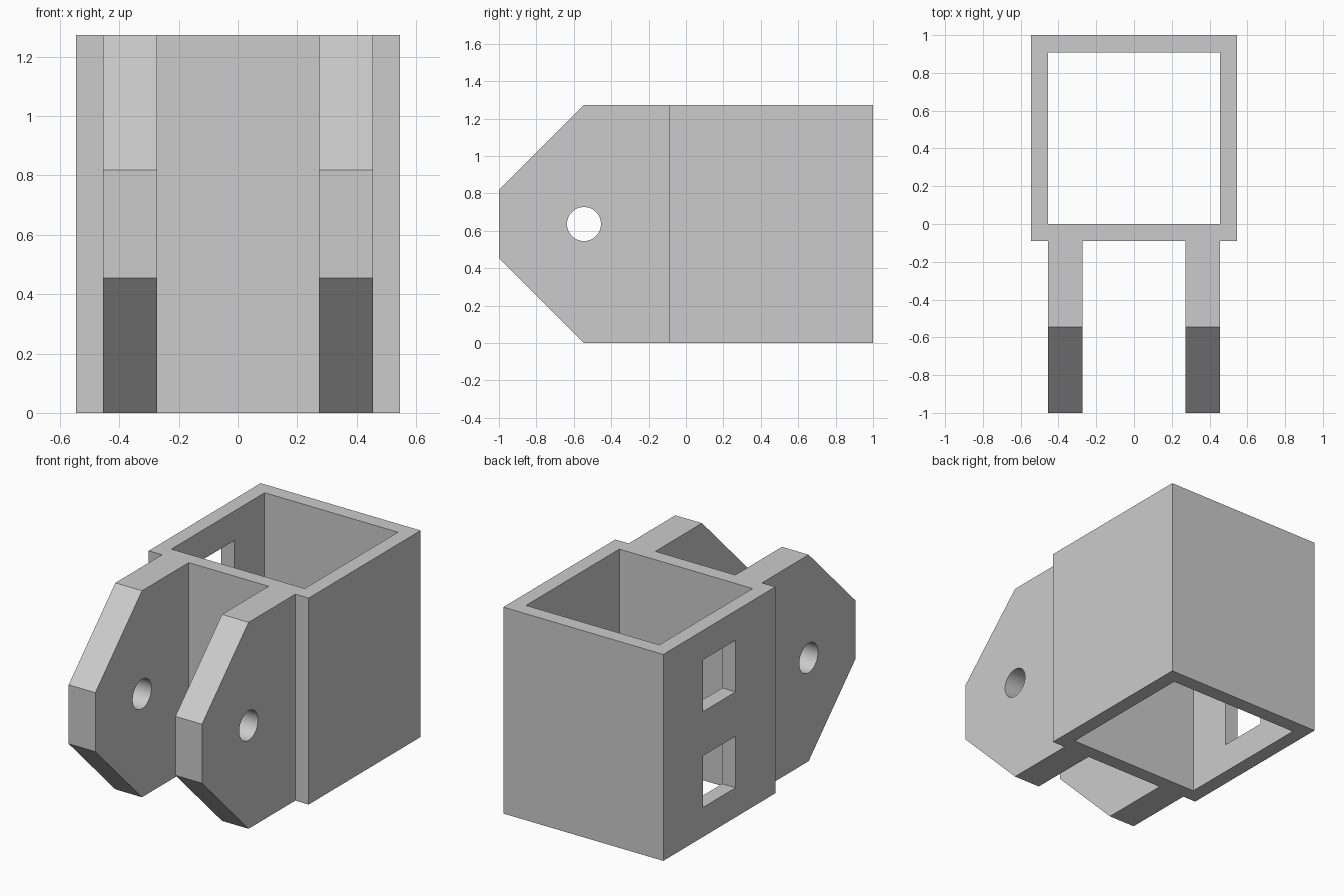
import bpy
import bmesh
from mathutils import Matrix, Vector

default = bpy.data.objects.get("Cube")
if default:
    bpy.data.objects.remove(default, do_unlink=True)

U = 1 / 11           # design module: the bracket is 22 modules long
HEIGHT = 14 * U

grey = bpy.data.materials.new("light_grey")
grey.use_nodes = True
COLOUR = (0.6, 0.6, 0.6, 1)
grey.diffuse_color = COLOUR
grey.node_tree.nodes["Principled BSDF"].inputs["Base Color"].default_value = COLOUR


def make_object(name, bm):
    bmesh.ops.recalc_face_normals(bm, faces=bm.faces)
    mesh = bpy.data.meshes.new(name)
    bm.to_mesh(mesh)
    bm.free()
    mesh.materials.append(grey)
    obj = bpy.data.objects.new(name, mesh)
    bpy.context.collection.objects.link(obj)
    return obj


def prism(name, points, direction):
    """Extrude a closed outline along a direction."""
    bm = bmesh.new()
    face = bm.faces.new([bm.verts.new(p) for p in points])
    result = bmesh.ops.extrude_face_region(bm, geom=[face])
    verts = [g for g in result["geom"] if isinstance(g, bmesh.types.BMVert)]
    bmesh.ops.translate(bm, verts=verts, vec=Vector(direction))
    return make_object(name, bm)


def box(name, centre, size):
    bm = bmesh.new()
    bmesh.ops.create_cube(bm, size=1, matrix=Matrix.Translation(centre)
                          @ Matrix.Diagonal((*size, 1)))
    return make_object(name, bm)


def cut(target, cutter):
    cutter.hide_render = True
    mod = target.modifiers.new("cut", "BOOLEAN")
    mod.operation = "DIFFERENCE"
    mod.solver = "EXACT"
    mod.object = cutter
    bpy.ops.object.select_all(action="DESELECT")
    target.select_set(True)
    bpy.context.view_layer.objects.active = target
    bpy.ops.object.modifier_apply(modifier=mod.name)
    bpy.data.objects.remove(cutter, do_unlink=True)


# Plan outline of the square sleeve with two lugs, mirrored across x
half = [(6, 11), (6, -1), (5, -1), (5, -11), (3, -11), (3, -1)]
outline = half + [(-x, y) for x, y in reversed(half)]
bracket = prism("sleeve_bracket", [(x * U, y * U, 0) for x, y in outline],
                (0, 0, HEIGHT))

# Vertical cavity through the sleeve
cut(bracket, box("cavity_cutter", (0, 5 * U, HEIGHT / 2), (10 * U, 10 * U, 2)))

# Two square windows in one side wall
for side in (-1, 1):
    cut(bracket, box("window_cutter",
                     (-5.5 * U, 5 * U, HEIGHT / 2 + side * 3.25 * U),
                     (2 * U, 3.5 * U, 3.5 * U)))

# Sloped lug corners, below and above
for side in (-1, 1):
    corner = [(-5, 8), (-12, 1), (-12, 8)]
    # 45 degree line runs from the lug nose to its top or bottom edge
    points = [(-1, y * U, HEIGHT / 2 + side * z * U) for y, z in corner]
    cut(bracket, prism("corner_cutter", points, (2, 0, 0)))

# Pin hole through both lugs
bm = bmesh.new()
bmesh.ops.create_cone(bm, cap_ends=True, segments=64, radius1=U, radius2=U, depth=2,
                      matrix=Matrix.Translation((0, -6 * U, HEIGHT / 2))
                      @ Matrix.Rotation(1.5707963, 4, "Y"))
cut(bracket, make_object("pin_cutter", bm))

bracket.select_set(True)
bpy.context.view_layer.objects.active = bracket
bpy.ops.object.shade_smooth_by_angle()
